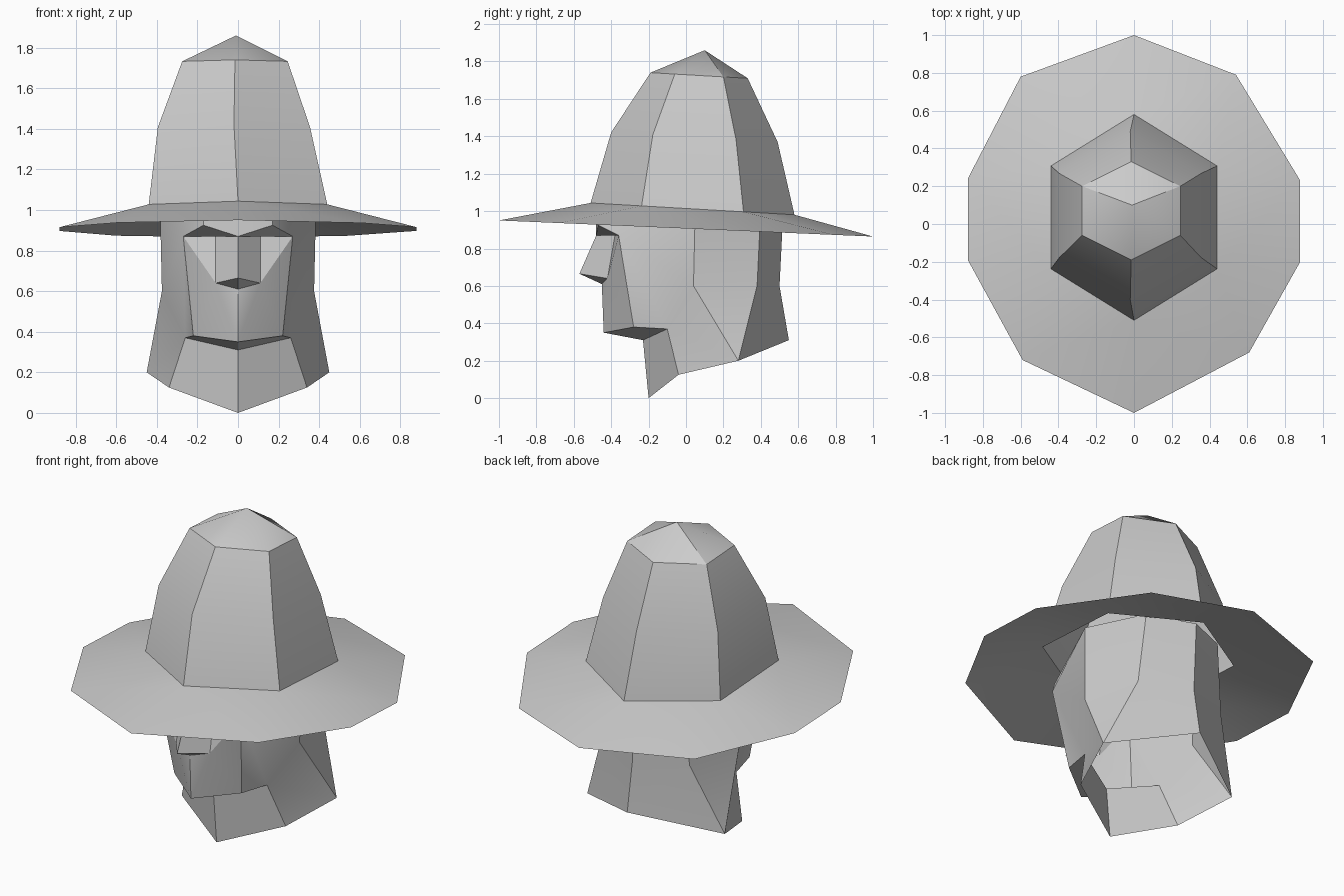
import bpy
import bmesh
import math
from mathutils import Vector

old = bpy.data.objects.get("Cube")
if old:
    bpy.data.objects.remove(old, do_unlink=True)

# One plain grey material
grey = bpy.data.materials.new("light grey")
grey.use_nodes = True
colour = (0.6, 0.6, 0.6, 1)
grey.diffuse_color = colour
grey.node_tree.nodes["Principled BSDF"].inputs["Base Color"].default_value = colour


def finish(bm, name):
    """Turn a bmesh into a shaded object."""
    bmesh.ops.recalc_face_normals(bm, faces=bm.faces[:])
    mesh = bpy.data.meshes.new(name)
    bm.to_mesh(mesh)
    bm.free()
    mesh.materials.append(grey)
    obj = bpy.data.objects.new(name, mesh)
    bpy.context.collection.objects.link(obj)
    bpy.ops.object.select_all(action="DESELECT")
    obj.select_set(True)
    bpy.context.view_layer.objects.active = obj
    bpy.ops.object.shade_smooth_by_angle(angle=math.radians(30))
    return obj


def hexagon(shift, width, middle, depth, height, tilt=0.058):
    """Six points of a crown ring, tilted down towards the back."""
    points = []
    for k in range(6):
        a = math.pi * k / 3
        y = -math.cos(a) * depth
        x = math.sin(a) / math.sin(math.pi / 3) * width
        points.append(Vector((x + shift, y + middle, height - tilt * y)))
    return points


rings = [
    hexagon(0, 0.44, 0.035, 0.545, 1.012),
    hexagon(-0.02, 0.375, 0.045, 0.445, 1.395),
    hexagon(-0.015, 0.26, 0.07, 0.26, 1.725),
]

# Hat crown: three stacked rings closed by a low peak
bm = bmesh.new()
loops = [[bm.verts.new(p) for p in ring] for ring in rings]
peak = bm.verts.new((-0.01, 0.1, 1.86))
for k in range(6):
    n = (k + 1) % 6
    for low, high in zip(loops, loops[1:]):
        bm.faces.new((low[k], low[n], high[n], high[k]))
    bm.faces.new((loops[-1][k], loops[-1][n], peak))
finish(bm, "hat_crown")

# Hat brim: thin ten-sided sheet rising to the crown, open in the middle and below
outline = [(0, 1), (0.54, 0.79), (0.88, 0.23), (0.88, -0.2), (0.61, -0.68),
           (0, -1), (-0.59, -0.72), (-0.88, -0.19), (-0.88, 0.24), (-0.6, 0.78)]
bm = bmesh.new()
for x, y in outline:
    bm.verts.new((x, y, 0.907 - 0.043 * y))
inner = {bm.verts.new(p) for p in rings[0]}
bmesh.ops.convex_hull(bm, input=bm.verts[:])
caps = [f for f in bm.faces if len({v in inner for v in f.verts}) == 1]
bmesh.ops.delete(bm, geom=caps, context="FACES_ONLY")
finish(bm, "hat_brim")

# Head: landmarks of one half, mirrored across the middle; open at the neck
half = dict(
    forehead=(0, -0.48, 1.0), temple=(0.17, -0.46, 1.0),
    bridge=(0, -0.48, 0.87), brow=(0.17, -0.47, 0.925), brow_end=(0.27, -0.36, 0.87),
    eye=(0.11, -0.38, 0.87), nose_tip=(0, -0.57, 0.665),
    nostril=(0.11, -0.42, 0.64), lip=(0, -0.45, 0.61),
    mouth=(0, -0.44, 0.35), mouth_side=(0.22, -0.28, 0.38), mouth_end=(0.26, -0.1, 0.37),
    chin_top=(0, -0.23, 0.31), chin=(0, -0.2, 0), jaw=(0.34, -0.04, 0.125),
    collar=(0.45, 0.28, 0.2), nape=(0, 0.55, 0.31),
    side_top=(0.385, 0.05, 1.04), side=(0.375, 0.04, 0.6),
    rear_top=(0.25, 0.4, 1.02), rear=(0.29, 0.38, 0.6),
    back_top=(0, 0.52, 1.0), back=(0, 0.5, 0.6),
)
patches = [
    # brow and eye
    "forehead bridge brow temple", "temple brow brow_end side_top",
    "bridge eye brow_end brow", "eye nostril brow_end",
    # nose
    "bridge nose_tip nostril eye", "nose_tip lip nostril",
    # cheek and upper mouth
    "lip mouth nostril", "mouth mouth_side nostril", "nostril mouth_side brow_end",
    "brow_end mouth_side mouth_end", "brow_end mouth_end side", "brow_end side side_top",
    # mouth underside and jaw
    "mouth chin_top mouth_end mouth_side", "chin_top chin jaw mouth_end",
    "mouth_end jaw collar side",
    # side and back
    "side_top side rear rear_top", "side collar rear",
    "rear_top rear back back_top", "rear collar nape back",
]
bm = bmesh.new()
marks = {name: bm.verts.new(p) for name, p in half.items()}
for patch in patches:
    bm.faces.new([marks[name] for name in patch.split()])
bmesh.ops.mirror(bm, geom=bm.verts[:] + bm.edges[:] + bm.faces[:],
                 axis="X", merge_dist=0.001)
bmesh.ops.remove_doubles(bm, verts=bm.verts[:], dist=0.001)
finish(bm, "head")
